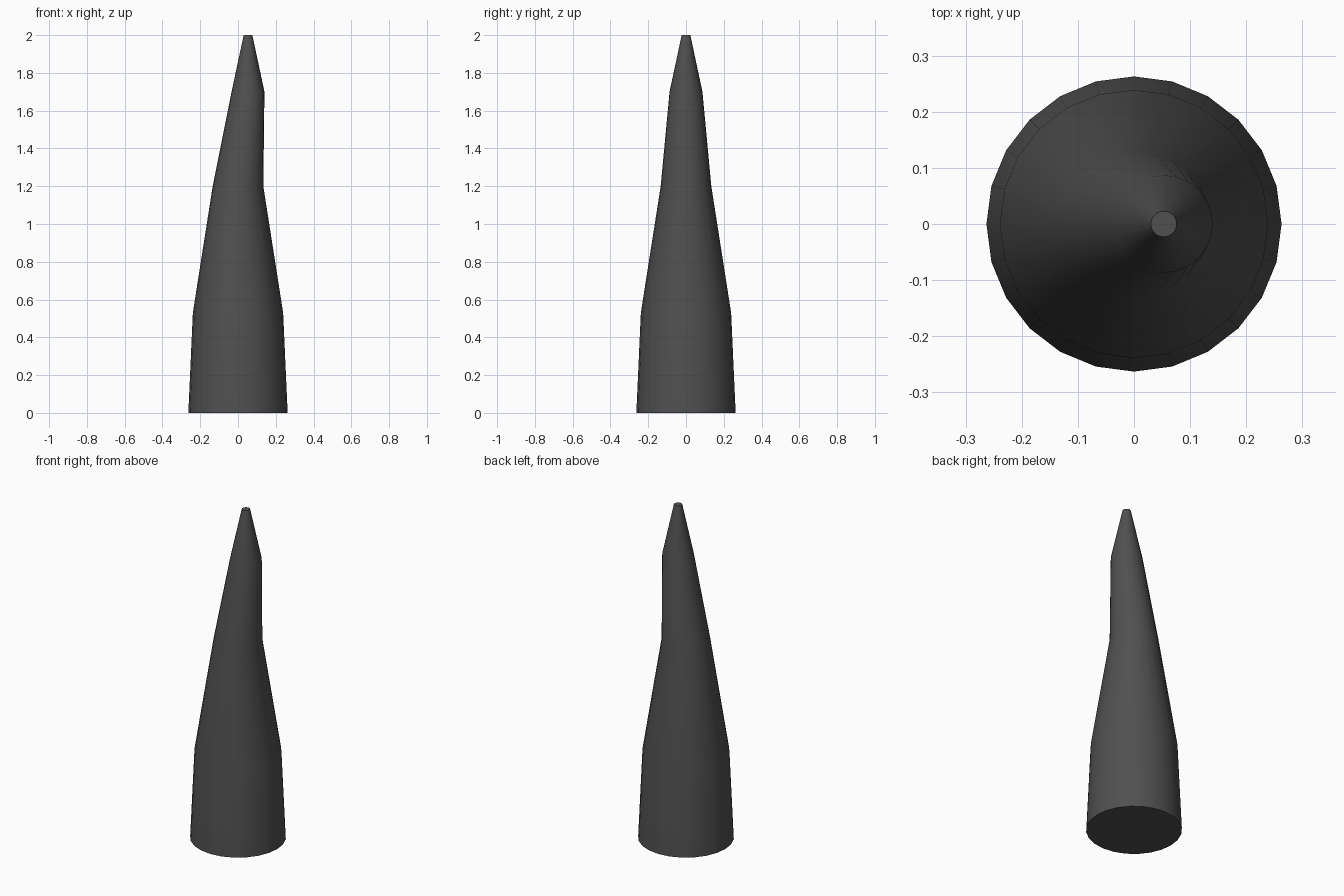
import bpy, bmesh, math

if "Cube" in bpy.data.objects:
    bpy.data.objects.remove(bpy.data.objects["Cube"])

SIDES = 24
# Rings of the spike: centre x, height, radius
RINGS = [(0, 0, 0.263), (0, 0.53, 0.239), (0, 1.2, 0.134),
         (0.053, 1.7, 0.087), (0.053, 2.0, 0.023)]

# Tapered spike, lofted ring by ring with the upper part leaning to +x
bm = bmesh.new()
loops = []
for cx, z, r in RINGS:
    loops.append([bm.verts.new((cx + r * math.cos(2 * math.pi * i / SIDES),
                                r * math.sin(2 * math.pi * i / SIDES), z))
                  for i in range(SIDES)])
for low, high in zip(loops, loops[1:]):
    for i in range(SIDES):
        j = (i + 1) % SIDES
        bm.faces.new((low[i], low[j], high[j], high[i]))

# Flat base and blunt tip
bm.faces.new(loops[0][::-1])
bm.faces.new(loops[-1])

mesh = bpy.data.meshes.new("spike")
bm.to_mesh(mesh)
bm.free()
spike = bpy.data.objects.new("spike", mesh)
bpy.context.collection.objects.link(spike)

# Dark grey finish, smooth sides with sharp caps
mat = bpy.data.materials.new("dark_grey")
mat.diffuse_color = (0.08, 0.08, 0.08, 1)
mat.use_nodes = True
mat.node_tree.nodes["Principled BSDF"].inputs["Base Color"].default_value = mat.diffuse_color
mesh.materials.append(mat)
bpy.context.view_layer.objects.active = spike
spike.select_set(True)
bpy.ops.object.shade_smooth_by_angle(angle=math.radians(40))
